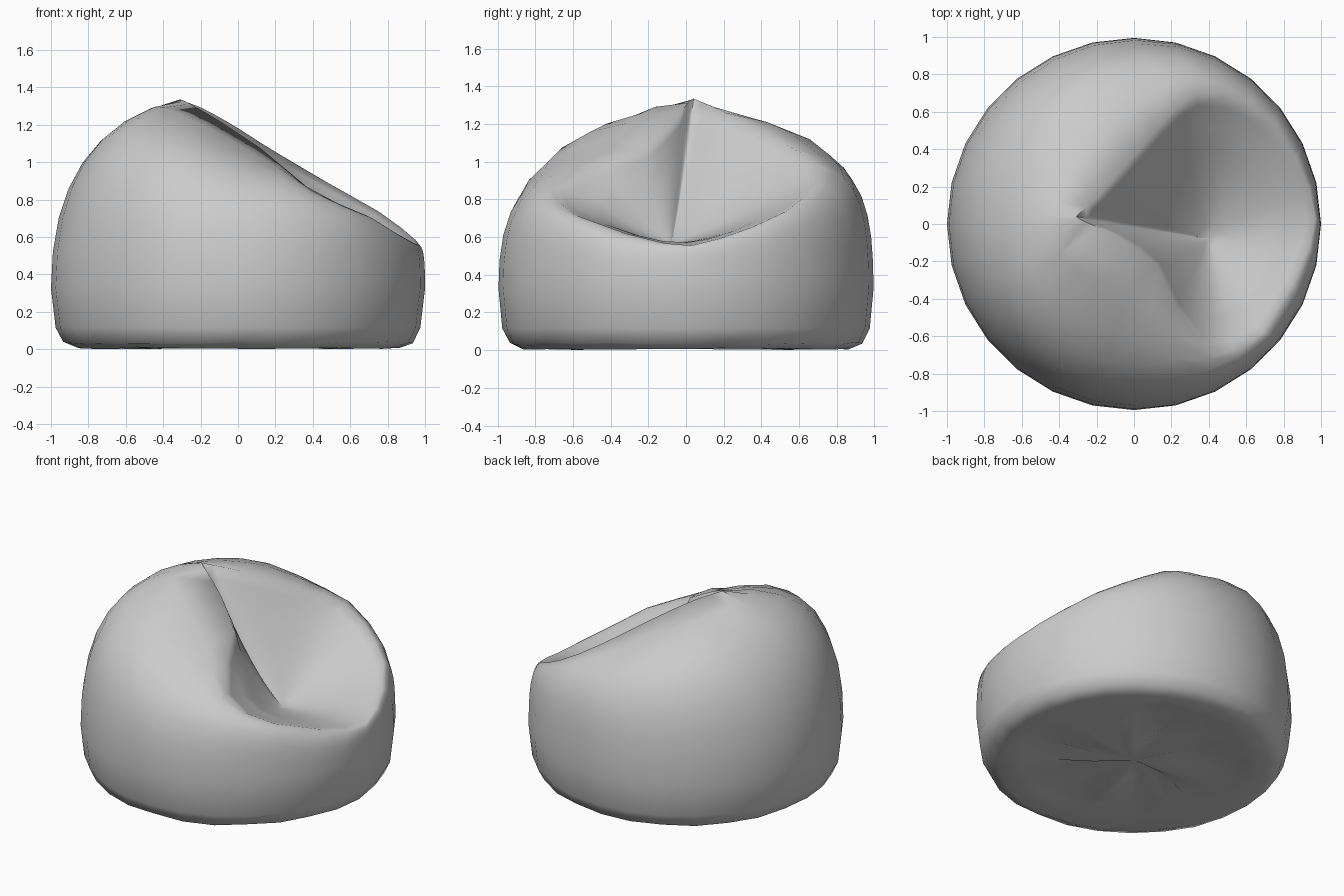
import bpy, bmesh, math, random
from mathutils import Vector

if "Cube" in bpy.data.objects:
    bpy.data.objects.remove(bpy.data.objects["Cube"])

random.seed(4)
N = 28

# seat rim: angle of the body section, then x, y, z of the rim there
RIM = [(0, .97, .03, .56), (20, .92, .27, .62), (40, .74, .55, .75),
       (60, .54, .68, .86), (80, .30, .70, 1.00), (100, .15, .54, 1.09),
       (120, -.02, .34, 1.20), (150, -.18, .16, 1.29), (180, -.31, .04, 1.34),
       (215, -.28, .02, 1.33), (240, -.12, -.05, 1.24), (255, .0, -.12, 1.16),
       (270, .12, -.22, 1.08), (285, .24, -.48, .98), (300, .42, -.72, .83),
       (320, .67, -.61, .73), (340, .92, -.20, .58), (360, .97, .03, .56)]


def rim_at(deg):
    for a, b in zip(RIM, RIM[1:]):
        if a[0] <= deg <= b[0]:
            t = (deg - a[0]) / (b[0] - a[0])
            return Vector(a[1:]).lerp(Vector(b[1:]), t)


def bezier(p, t):
    u = 1 - t
    return p[0]*u**3 + p[1]*3*u*u*t + p[2]*3*u*t*t + p[3]*t**3


angles = [360 * i / N for i in range(N)]
rings = []

# wrinkled underside and rounded bottom edge
for r, z, wob in [(.25, .02, .05), (.5, .015, .05), (.72, .01, .04),
                  (.86, .008, .008), (.935, .035, .012), (.975, .12, 0)]:
    rings.append([Vector((r*math.cos(math.radians(a)), r*math.sin(math.radians(a)),
                          z + random.uniform(-.15, 1)*wob)) for a in angles])

# bulging sides, from the widest line up to the seat rim
side_steps = 8
for k in range(side_steps + 1):
    ring = []
    for a in angles:
        c, s = math.cos(math.radians(a)), math.sin(math.radians(a))
        base, rim = Vector((c, s*.995, .33)), rim_at(a)
        h = rim.z - base.z
        back = max(0, -c)**3
        shoulder = min(1, max(0, -2*c)) * abs(s)
        c1 = base + Vector((0, 0, .55*h))
        c2 = base.lerp(rim, .12 + .20*back - .04*shoulder)
        c2.z = base.z + (.95 - .06*back + .12*shoulder)*h
        ring.append(bezier((base, c1, c2, rim), k / side_steps))
    rings.append(ring)

# hollow seat: steep back wall easing into a shallow sitting area
centre = Vector((.40, -.08, .57))
for t in (.08, .2, .35, .5, .65, .8, .92):
    ring = []
    for a in angles:
        p = rim_at(a).lerp(centre, t)
        p.z = centre.z + (rim_at(a).z - centre.z) * (1 - t)**1.35
        ring.append(p)
    rings.append(ring)

# skin the rings
bm = bmesh.new()
loops = [[bm.verts.new(p) for p in ring] for ring in rings]
for lo, hi in zip(loops, loops[1:]):
    for i in range(N):
        j = (i + 1) % N
        bm.faces.new((lo[i], lo[j], hi[j], hi[i]))
under, seat = bm.verts.new((0, 0, .03)), bm.verts.new(centre)
for i in range(N):
    j = (i + 1) % N
    bm.faces.new((under, loops[0][j], loops[0][i]))
    bm.faces.new((seat, loops[-1][i], loops[-1][j]))

# soften the seat creases
inner = [v for loop in loops[-6:] for v in loop]
for _ in range(4):
    bmesh.ops.smooth_vert(bm, verts=inner, factor=.5,
                          use_axis_x=True, use_axis_y=True, use_axis_z=True)

# rest the bag on the floor
low = min(v.co.z for v in bm.verts)
for v in bm.verts:
    v.co.z -= low
bmesh.ops.recalc_face_normals(bm, faces=bm.faces)

mesh = bpy.data.meshes.new("beanbag_chair")
bm.to_mesh(mesh)
bm.free()
bag = bpy.data.objects.new("beanbag_chair", mesh)
bpy.context.collection.objects.link(bag)
bpy.context.view_layer.objects.active = bag
bag.select_set(True)
bpy.ops.object.shade_smooth_by_angle(angle=math.radians(75))
